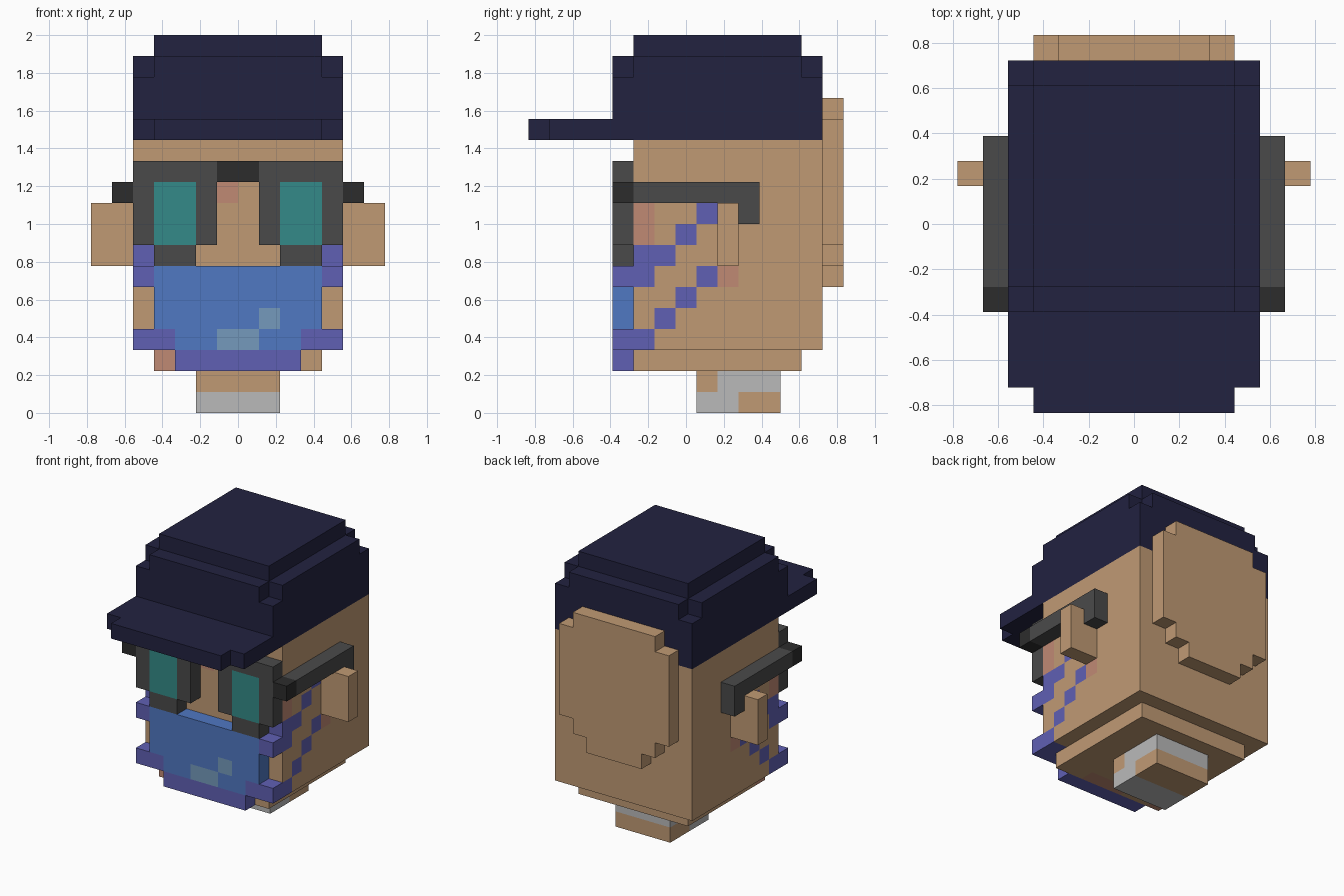
import bpy
import bmesh
from mathutils import Vector

cube = bpy.data.objects.get("Cube")
if cube:
    bpy.data.objects.remove(cube, do_unlink=True)

U = 1 / 9            # edge length of one block
ORIGIN_Y = 7.5       # block rows are counted from the brim tip backwards


def linear(c):
    c /= 255
    return c / 12.92 if c <= 0.04045 else ((c + 0.055) / 1.055) ** 2.4


def material(name, r, g, b):
    mat = bpy.data.materials.new(name)
    mat.use_nodes = True
    color = (linear(r), linear(g), linear(b), 1)
    mat.diffuse_color = color
    mat.node_tree.nodes["Principled BSDF"].inputs["Base Color"].default_value = color
    return mat


navy = material("navy cloth", 34, 34, 64)
skin = material("tan skin", 192, 154, 116)
pink = material("pink skin", 192, 138, 116)
frame = material("grey frame", 74, 74, 74)
black = material("dark hinge", 44, 44, 44)
teal = material("teal lens", 51, 138, 136)
blue = material("blue mask", 80, 120, 194)
pale = material("pale mask", 117, 154, 188)
purple = material("purple trim", 96, 96, 180)
grey = material("light grey", 186, 186, 186)


def box(x, y, z):
    """Block cells inside three (start, stop) ranges."""
    return {(i, j, k) for i in range(*x) for j in range(*y) for k in range(*z)}


def both(cells):
    """Cells plus their mirror image across x = 0."""
    return cells | {(-1 - i, j, k) for i, j, k in cells}


def blocks(name, cells, base, paint=()):
    """Outer shell of a set of cells; paint is a list of (material, cells)."""
    mats = [base] + [m for m, _ in paint]
    bm = bmesh.new()
    for cell in cells:
        index = 0
        for n, (_, painted) in enumerate(paint, 1):
            if cell in painted:
                index = n
        center = Vector(cell) + Vector((0.5, 0.5, 0.5))
        for axis in range(3):
            for sign in (-1, 1):
                step = Vector((0, 0, 0))
                step[axis] = sign
                if tuple(int(a + b) for a, b in zip(cell, step)) in cells:
                    continue
                s = Vector((0, 0, 0))
                s[(axis + 1) % 3] = 0.5
                t = step.cross(s)
                mid = center + step / 2
                corners = (mid - s - t, mid + s - t, mid + s + t, mid - s + t)
                face = bm.faces.new([
                    bm.verts.new((p.x * U, (p.y - ORIGIN_Y) * U, p.z * U))
                    for p in corners])
                face.material_index = index
    bmesh.ops.remove_doubles(bm, verts=bm.verts, dist=0.001)
    # merge flat areas of one colour
    bmesh.ops.dissolve_limit(bm, angle_limit=0.01, verts=bm.verts,
                             edges=bm.edges, delimit={'MATERIAL'})
    mesh = bpy.data.meshes.new(name)
    bm.to_mesh(mesh)
    bm.free()
    for m in mats:
        mesh.materials.append(m)
    obj = bpy.data.objects.new(name, mesh)
    bpy.context.collection.objects.link(obj)


# Head with chin step, crossed mask straps and blushed skin
cheeks = box((4, 5), (5, 10), (2, 10))
straps = {(5, 3), (6, 4), (7, 5), (8, 6), (5, 6), (5, 7), (6, 7), (7, 8), (8, 9)}
blush = {(5, 8), (5, 9), (9, 6)}
blocks("head",
       box((-5, 5), (5, 14), (3, 13)) | box((-4, 4), (5, 13), (2, 3)), skin,
       [(purple, both({c for c in cheeks if c[1:] in straps})),
        (pink, both({c for c in cheeks if c[1:] in blush})
         | {(-1, 5, 10), (-4, 5, 2)} | box((-1, 2), (5, 6), (2, 3)))])

# Neck
blocks("neck", box((-2, 2), (8, 12), (0, 2)), skin,
       [(grey, box((-2, 2), (8, 10), (0, 1)) | box((-2, 2), (9, 12), (1, 2)))])

# Rounded pad on the back of the head
pad = (14, 15)
blocks("back_pad",
       box((-4, 4), pad, (8, 14)) | box((-3, 3), pad, (7, 15))
       | box((-2, 2), pad, (6, 7)), skin)

# Cap with stepped crown and brim
blocks("cap",
       box((-5, 5), (4, 14), (13, 16)) | box((-5, 5), (5, 13), (16, 17))
       | box((-4, 4), (4, 14), (16, 17)) | box((-4, 4), (5, 13), (17, 18))
       | box((-5, 5), (1, 4), (13, 14)) | box((-4, 4), (0, 1), (13, 14)), navy)

# Face mask with trim and highlight
front = (4, 5)
trim = both(box((3, 5), front, (3, 4)) | box((4, 5), front, (6, 7))
            | box((0, 3), front, (2, 3)))
blocks("mask", box((-4, 4), front, (3, 7)) | trim, blue,
       [(purple, trim),
        (pale, box((-1, 1), front, (3, 4)) | box((1, 2), front, (4, 5)))])

# Glasses front, with lenses and bridge
bridge = box((-1, 1), front, (11, 12))
blocks("glasses_front",
       both(box((1, 5), front, (8, 12)) | box((2, 4), front, (7, 8))) | bridge, frame,
       [(teal, both(box((2, 4), front, (8, 11)))), (black, bridge)])

# Ears and glasses arms
for side in ("left", "right"):
    def place(cells):
        return cells if side == "left" else {(-1 - i, j, k) for i, j, k in cells}

    blocks(side + "_ear", place(box((5, 7), (9, 10), (7, 10))), skin)
    hinge = box((5, 6), front, (10, 11))
    arm = box((5, 6), (5, 11), (10, 11)) | box((5, 6), (10, 11), (9, 10))
    blocks(side + "_glasses_arm", place(arm | hinge), frame, [(black, place(hinge))])
